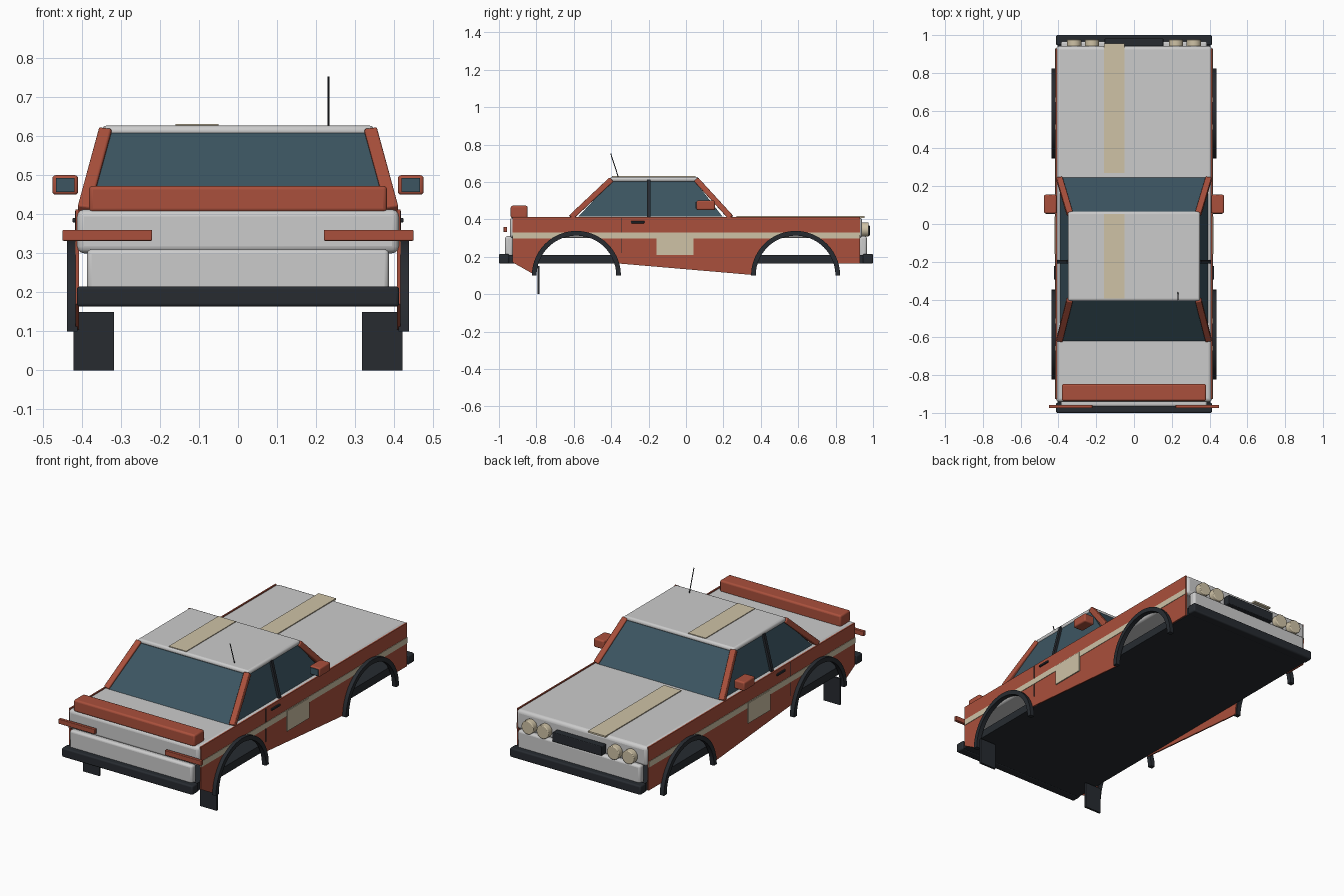
import bpy, bmesh
from math import sin, cos, asin, pi, radians
from mathutils import Vector, Matrix

if "Cube" in bpy.data.objects:
    bpy.data.objects.remove(bpy.data.objects["Cube"])


def material(name, rgb):
    m = bpy.data.materials.new(name)
    m.diffuse_color = (*rgb, 1)
    m.use_nodes = True
    m.node_tree.nodes["Principled BSDF"].inputs["Base Color"].default_value = m.diffuse_color
    return m


ORANGE = material("orange_paint", (0.40, 0.08, 0.045))
BLACK = material("black_trim", (0.02, 0.024, 0.03))
GLASS = material("glass", (0.045, 0.09, 0.12))
TAN = material("tan_paint", (0.62, 0.54, 0.38))
ARCH_Y, ARCH_Z = 0.586, 0.10


def finish(name, bm, mat=None, bevel=0):
    bmesh.ops.recalc_face_normals(bm, faces=bm.faces[:])
    me = bpy.data.meshes.new(name)
    bm.to_mesh(me)
    bm.free()
    ob = bpy.data.objects.new(name, me)
    bpy.context.collection.objects.link(ob)
    if mat:
        me.materials.append(mat)
    if bevel:
        mod = ob.modifiers.new("bevel", 'BEVEL')
        mod.width, mod.segments = bevel, 3
    bpy.ops.object.select_all(action='DESELECT')
    ob.select_set(True)
    bpy.context.view_layer.objects.active = ob
    bpy.ops.object.shade_smooth_by_angle(angle=radians(35))
    return ob


def box(name, x, y, z, mat=None, bevel=0):
    """Box from (min, max) ranges."""
    bm = bmesh.new()
    bmesh.ops.create_cube(bm, size=1)
    for v in bm.verts:
        v.co = Vector([(r[0] + r[1]) / 2 + c * (r[1] - r[0]) for c, r in zip(v.co, (x, y, z))])
    return finish(name, bm, mat, bevel)


def sided(s, a, b):
    return tuple(sorted((s * a, s * b)))


def extrude(name, pts, offset, mat=None):
    """Flat outline of 3D points, pushed along an offset."""
    bm = bmesh.new()
    f = bm.faces.new([bm.verts.new(p) for p in pts])
    r = bmesh.ops.extrude_face_region(bm, geom=[f], use_keep_orig=True)
    moved = [v for v in r["geom"] if isinstance(v, bmesh.types.BMVert)]
    bmesh.ops.translate(bm, vec=Vector(offset), verts=moved)
    return finish(name, bm, mat)


def side_prism(name, s, yz, x0, x1, mat=None):
    return extrude(name, [(s * x0, y, z) for y, z in yz], (s * (x1 - x0), 0, 0), mat)


def bar(name, a, b, mat, w, d, sides=4, bevel=0):
    """Straight square or round bar between two points."""
    a, b = Vector(a), Vector(b)
    bm = bmesh.new()
    bmesh.ops.create_cone(bm, cap_ends=True, segments=sides, radius1=0.5, radius2=0.5, depth=(b - a).length)
    if sides == 4:
        bmesh.ops.rotate(bm, verts=bm.verts[:], cent=Vector((0, 0, 0)), matrix=Matrix.Rotation(pi / 4, 3, 'Z'))
        w, d = w * 2 ** 0.5, d * 2 ** 0.5
    up = (b - a).normalized()
    side = Vector((1, 0, 0))
    side = (side - up * side.dot(up)).normalized()
    other = up.cross(side)
    for v in bm.verts:
        v.co = (a + b) / 2 + side * v.co.x * w + other * v.co.y * d + up * v.co.z
    return finish(name, bm, mat, bevel)


def arc(yc, r, z0, z1, n=28):
    """Wheel opening from rear height z0 over the top to front height z1."""
    a0, a1 = pi - asin((z0 - ARCH_Z) / r), asin((z1 - ARCH_Z) / r)
    angles = [a0 + (a1 - a0) * i / n for i in range(n + 1)]
    return [(yc + r * cos(a), ARCH_Z + r * sin(a)) for a in angles]


# Main body: upper shell, floor, end panels and bumpers
box("upper_body", (-0.413, 0.413), (-0.942, 0.942), (0.30, 0.412), None, 0.018)
box("floor", (-0.405, 0.405), (-0.95, 0.95), (0.165, 0.21), BLACK)
for s, end in ((-1, "rear"), (1, "front")):
    box(end + "_lower_panel", (-0.387, 0.387), sided(s, 0.925, 0.967), (0.20, 0.31), None, 0.012)
    box(end + "_bumper", (-0.413, 0.413), sided(s, 0.946, 1.0), (0.163, 0.215), BLACK, 0.008)

# Side panels with wheel openings, stripes, flares and door details
R = 0.222
panel = [(-0.927, 0.412), (-0.927, 0.17), (-0.83, 0.115)]
panel += arc(-ARCH_Y, R, 0.105, 0.165) + arc(ARCH_Y, R, 0.102, 0.165)
panel += [(0.93, 0.165), (0.93, 0.412)]
stripe = [(-0.927, 0.33), (-0.927, 0.297)]
stripe += arc(-ARCH_Y, R, 0.297, 0.297, 12) + arc(ARCH_Y, R, 0.297, 0.297, 12)
stripe += [(0.93, 0.297), (0.93, 0.33)]
for s, side in ((-1, "left"), (1, "right")):
    side_prism(side + "_side_panel", s, panel, 0.408, 0.416, ORANGE)
    side_prism(side + "_side_stripe", s, stripe, 0.414, 0.4185, TAN)
    for yc, end in ((-ARCH_Y, "rear"), (ARCH_Y, "front")):
        ring = arc(yc, 0.238, 0.1, 0.1) + arc(yc, 0.213, 0.1, 0.1)[::-1]
        side_prism(f"{side}_{end}_wheel_flare", s, ring, 0.412, 0.438, BLACK)
    box(side + "_door_plate", sided(s, 0.414, 0.422), (-0.158, 0.04), (0.21, 0.325), TAN)
    box(side + "_door_handle", sided(s, 0.412, 0.424), (-0.295, -0.222), (0.379, 0.391), BLACK, 0.003)
    box(side + "_door_seam", sided(s, 0.412, 0.4175), (-0.345, -0.341), (0.22, 0.408), BLACK)
    box(side + "_mud_flap", sided(s, 0.318, 0.422), (-0.795, -0.783), (0, 0.15), BLACK)

    # Mirrors and tail lights
    box(side + "_mirror", sided(s, 0.41, 0.476), (0.056, 0.155), (0.45, 0.50), ORANGE, 0.008)
    box(side + "_mirror_glass", sided(s, 0.419, 0.467), (0.052, 0.06), (0.457, 0.493), GLASS)
    box(side + "_tail_light", sided(s, 0.22, 0.45), (-0.975, -0.957), (0.332, 0.36), ORANGE, 0.003)

    # Headlights
    for i, x in enumerate((0.222, 0.317)):
        bar(f"{side}_headlight_{i + 1}", (s * x, 0.94, 0.345), (s * x, 0.977, 0.345), TAN, 0.076, 0.076, 32, 0.004)

    # Cabin pillars and side window
    bar(side + "_front_pillar", (s * 0.395, 0.24, 0.41), (s * 0.34, 0.055, 0.612), ORANGE, 0.033, 0.03, 4, 0.005)
    bar(side + "_rear_pillar", (s * 0.395, -0.615, 0.41), (s * 0.34, -0.4, 0.612), ORANGE, 0.033, 0.03, 4, 0.005)
    bar(side + "_centre_pillar", (s * 0.40, -0.2, 0.41), (s * 0.348, -0.2, 0.61), BLACK, 0.016, 0.018)
    extrude(side + "_window", [(s * 0.393, -0.575, 0.415), (s * 0.393, 0.195, 0.415), (s * 0.345, 0.045, 0.607),
                               (s * 0.345, -0.395, 0.607)], (-s * 0.008, 0, 0), GLASS)

# Windscreen, rear window and roof
for name, yb, yt in (("windscreen", 0.247, 0.066), ("rear_window", -0.622, -0.408)):
    extrude(name, [(-0.385, yb, 0.41), (0.385, yb, 0.41), (0.332, yt, 0.608), (-0.332, yt, 0.608)],
            (0, -0.01 if yb > 0 else 0.01, 0), GLASS)
box("roof", (-0.35, 0.35), (-0.407, 0.066), (0.60, 0.627), None, 0.012)

# Stripes on the hood and roof
box("hood_stripe", (-0.16, -0.05), (0.27, 0.955), (0.408, 0.417), TAN)
box("roof_stripe", (-0.16, -0.05), (-0.395, 0.052), (0.622, 0.631), TAN)

# Grille, spoiler and aerial
box("grille", (-0.155, 0.155), (0.94, 0.983), (0.312, 0.366), BLACK, 0.004)
box("rear_spoiler", (-0.382, 0.382), (-0.937, -0.847), (0.405, 0.473), ORANGE, 0.01)
bar("aerial", (0.232, -0.36, 0.62), (0.232, -0.403, 0.753), BLACK, 0.005, 0.005, 8)
